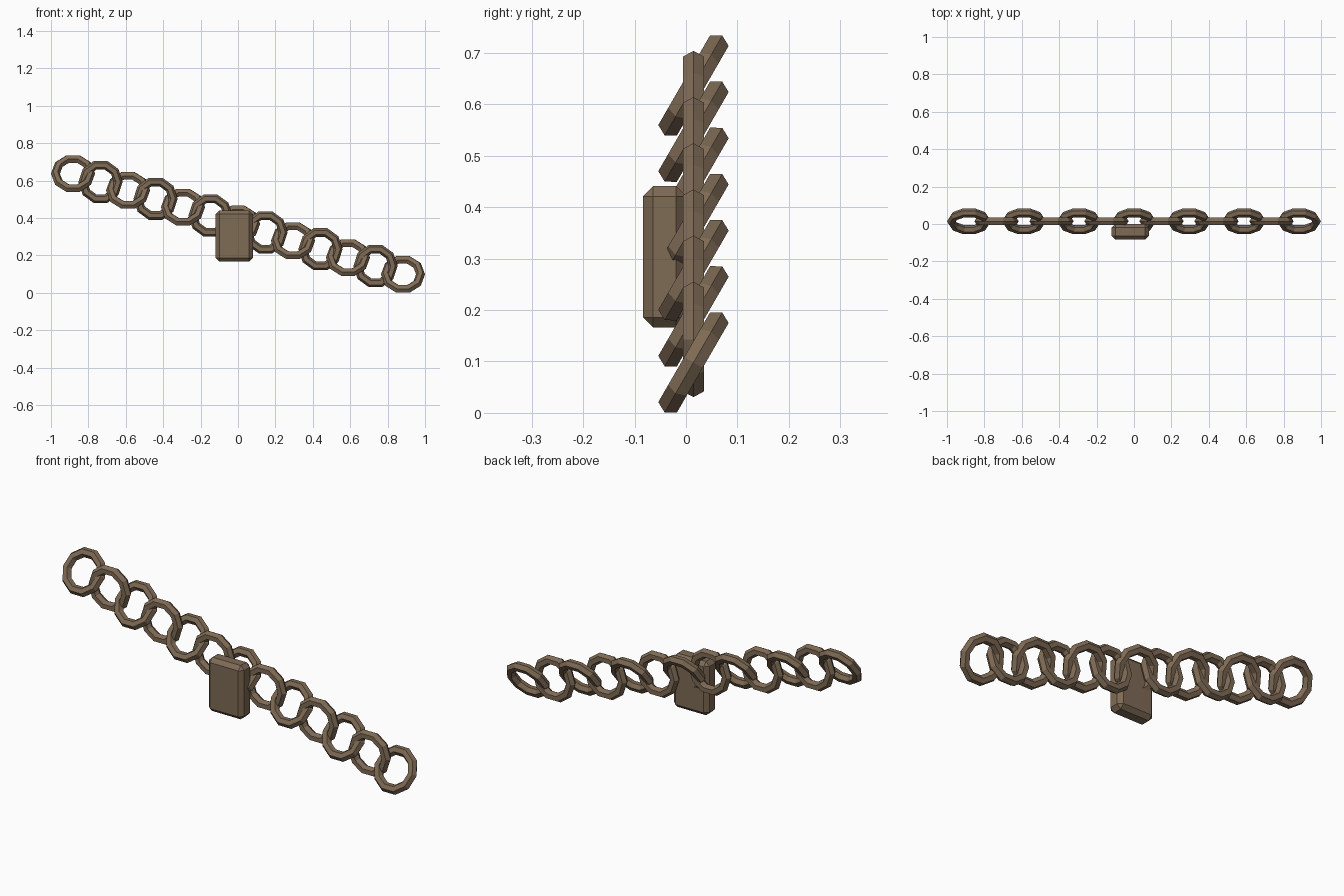
import bpy, bmesh, math
from mathutils import Matrix, Vector

if "Cube" in bpy.data.objects:
    bpy.data.objects.remove(bpy.data.objects["Cube"])

mat = bpy.data.materials.new("aged_bronze")
mat.diffuse_color = (0.21, 0.145, 0.09, 1)
mat.use_nodes = True
mat.node_tree.nodes["Principled BSDF"].inputs["Base Color"].default_value = mat.diffuse_color

LINKS = 13
START, END = Vector((-0.882, 0.0145, 0.637)), Vector((0.882, 0.0145, 0.098))


def finish(name, bm, loc, tilt=0):
    bmesh.ops.recalc_face_normals(bm, faces=bm.faces)
    me = bpy.data.meshes.new(name)
    bm.to_mesh(me)
    bm.free()
    me.materials.append(mat)
    ob = bpy.data.objects.new(name, me)
    ob.location = loc
    ob.rotation_euler.x = tilt
    bpy.context.collection.objects.link(ob)
    return ob


def chain_link(name, loc, tilt, major=0.094, minor=0.024, sides=10, section=6):
    bm = bmesh.new()
    rings = []
    for i in range(sides):
        turn = Matrix.Rotation(2 * math.pi * i / sides, 3, 'Z')
        angles = [2 * math.pi * j / section for j in range(section)]
        rings.append([bm.verts.new(turn @ Vector((major + minor * math.cos(a), 0, minor * math.sin(a))))
                      for a in angles])
    for i in range(sides):
        a, b = rings[i], rings[(i + 1) % sides]
        for j in range(section):
            k = (j + 1) % section
            bm.faces.new((a[j], b[j], b[k], a[k]))
    return finish(name, bm, loc, tilt)


# Sloping chain: alternate links lean back and stand upright
for i in range(LINKS):
    tilt = math.radians(90 if i % 2 else 60)
    chain_link(f"chain_link_{i + 1}", START.lerp(END, i / (LINKS - 1)), tilt)

# Chamfered padlock block hanging at the front
bm = bmesh.new()
bmesh.ops.create_cube(bm, size=1, matrix=Matrix.Diagonal((0.2, 0.085, 0.275, 1)))
bmesh.ops.bevel(bm, geom=bm.edges[:], offset=0.02, segments=1, affect='EDGES')
finish("padlock_body", bm, (-0.02, -0.0415, 0.3035))
